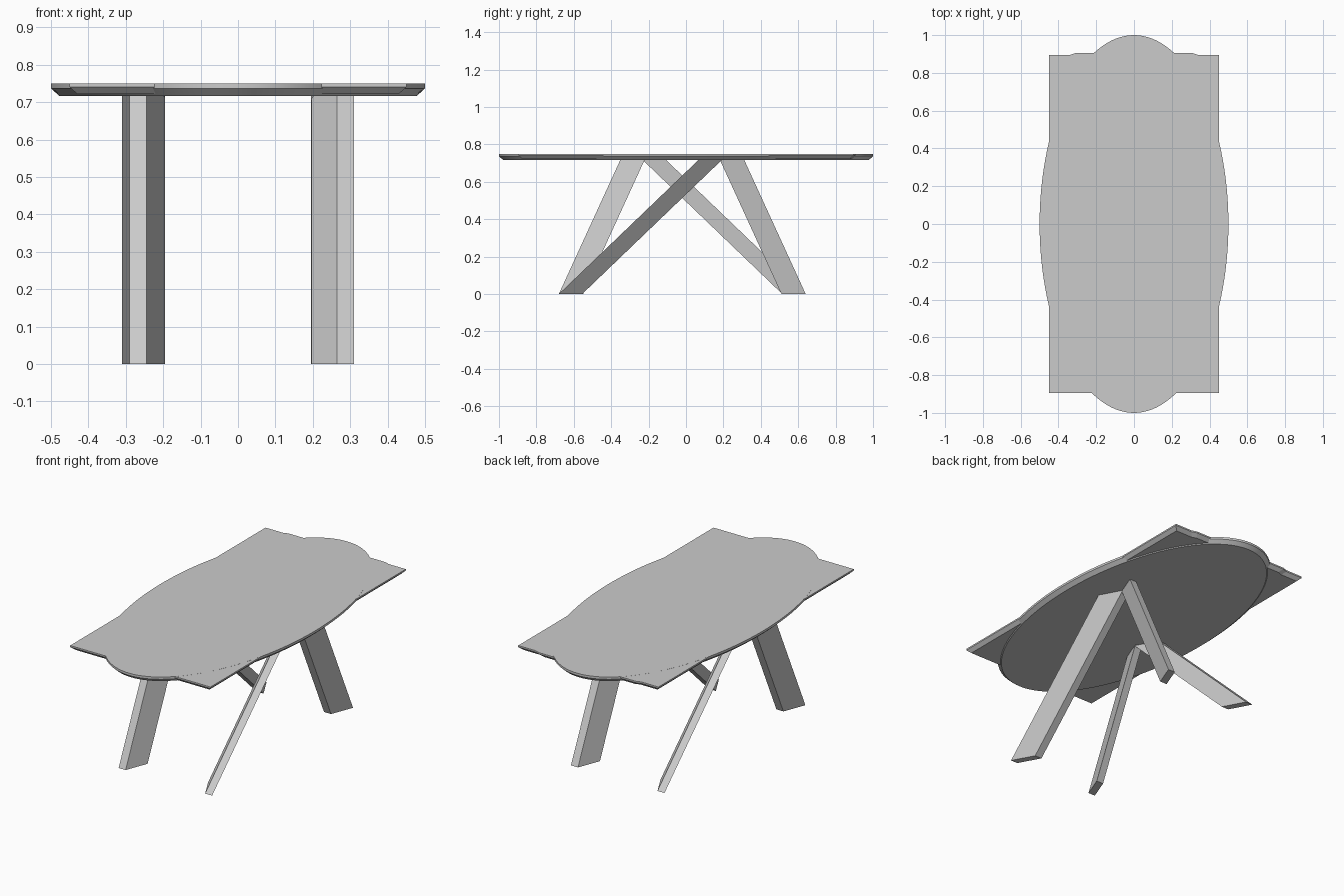
import bpy, bmesh, math
from mathutils import Vector

cube = bpy.data.objects.get("Cube")
if cube:
    bpy.data.objects.remove(cube, do_unlink=True)

grey = bpy.data.materials.new("light_grey")
grey.use_nodes = True
grey.diffuse_color = (0.6, 0.6, 0.6, 1)
grey.node_tree.nodes["Principled BSDF"].inputs["Base Color"].default_value = (0.6, 0.6, 0.6, 1)


def loft(name, rings):
    """Closed solid through rings of points with equal counts."""
    bm = bmesh.new()
    loops = [[bm.verts.new(p) for p in ring] for ring in rings]
    for a, b in zip(loops, loops[1:]):
        for i in range(len(a)):
            j = (i + 1) % len(a)
            bm.faces.new((a[i], a[j], b[j], b[i]))
    bm.faces.new(loops[0])
    bm.faces.new(loops[-1])
    bmesh.ops.recalc_face_normals(bm, faces=bm.faces)
    mesh = bpy.data.meshes.new(name)
    bm.to_mesh(mesh)
    bm.free()
    mesh.materials.append(grey)
    obj = bpy.data.objects.new(name, mesh)
    bpy.context.collection.objects.link(obj)
    return obj


# Oval top: short vertical rim, then an undercut chamfer
def oval(inset, z, count=128):
    angles = [math.tau * i / count for i in range(count)]
    return [((0.5 - inset) * math.cos(a), (1 - inset) * math.sin(a), z) for a in angles]


top = loft("oval_top", [oval(0.022, 0.717), oval(0, 0.737), oval(0, 0.75)])
bpy.context.view_layer.objects.active = top
top.select_set(True)
bpy.ops.object.shade_smooth_by_angle(angle=math.radians(25))
top.select_set(False)

# Rectangular leaf, with a slight step along the back edge
half = [(0.45, -0.895), (0.45, 0.895), (0.34, 0.895), (0.31, 0.905)]
outline = half + [(-x, y) for x, y in reversed(half)]


def leaf(inset, z):
    return [(x - math.copysign(inset, x), y - math.copysign(inset, y), z) for x, y in outline]


loft("rectangular_leaf", [leaf(0.02, 0.722), leaf(0, 0.741), leaf(0, 0.7497)])


# Leaning legs: a parallelogram foot swept along y, paired by a half turn
def leg(name, corner, short_side, long_side, lean, turned):
    a, s, l = Vector(corner), Vector(short_side), Vector(long_side)
    foot = [a, a + s, a + s + l, a + l]
    rings = []
    for z, shift in ((0, 0), (0.72, lean)):
        ring = [(p.x, p.y + shift) for p in foot]
        if turned:
            ring = [(-x, -0.04 - y) for x, y in ring]
        rings.append([(x, y, z) for x, y in ring])
    loft(name, rings)


for turned, steep, slanted in ((False, "front_right_leg", "front_left_leg"),
                               (True, "back_left_leg", "back_right_leg")):
    leg(steep, (-0.29, -0.68), (0.045, 0), (0.05, 0.13), 0.33, turned)
    leg(slanted, (0.265, -0.68), (0.045, 0), (-0.068, 0.125), 0.75, turned)
